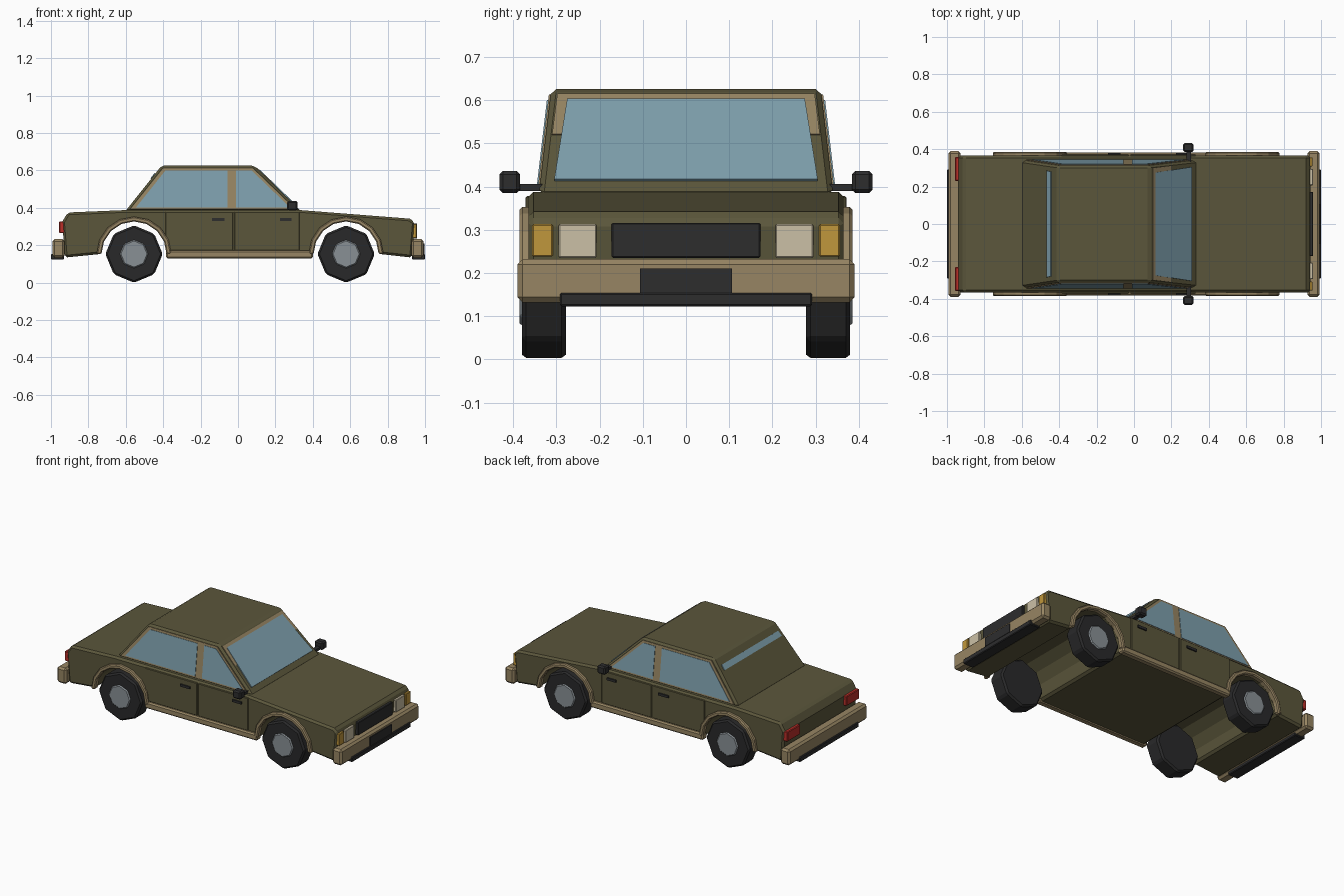
import bpy, bmesh, math
from mathutils import Vector

if "Cube" in bpy.data.objects:
    bpy.data.objects.remove(bpy.data.objects["Cube"])


def material(name, rgb):
    m = bpy.data.materials.new(name)
    m.diffuse_color = (*rgb, 1)
    m.use_nodes = True
    m.node_tree.nodes["Principled BSDF"].inputs["Base Color"].default_value = m.diffuse_color
    return m


OLIVE = material("olive_paint", (0.105, 0.094, 0.044))
TAN = material("tan_trim", (0.31, 0.235, 0.125))
GLASS = material("blue_glass", (0.21, 0.35, 0.42))
TYRE = material("tyre_rubber", (0.022, 0.022, 0.023))
DARK = material("dark_plastic", (0.026, 0.026, 0.027))
STEEL = material("wheel_steel", (0.25, 0.28, 0.30))
CREAM = material("headlight_cream", (0.60, 0.53, 0.38))
AMBER = material("amber_lens", (0.53, 0.31, 0.045))
RED = material("red_lens", (0.50, 0.028, 0.022))


def prism(name, pts, offset, mat, bevel=0.0):
    """Extrude a flat outline along an offset vector."""
    bm = bmesh.new()
    off = Vector(offset)
    a = [bm.verts.new(p) for p in pts]
    b = [bm.verts.new(Vector(p) + off) for p in pts]
    n = len(pts)
    bm.faces.new(a)
    bm.faces.new(b[::-1])
    for i in range(n):
        j = (i + 1) % n
        bm.faces.new((a[j], a[i], b[i], b[j]))
    return finish(name, bm, mat, bevel)


def finish(name, bm, mat, bevel=0.0):
    bmesh.ops.recalc_face_normals(bm, faces=bm.faces)
    me = bpy.data.meshes.new(name)
    bm.to_mesh(me)
    bm.free()
    me.materials.append(mat)
    ob = bpy.data.objects.new(name, me)
    bpy.context.collection.objects.link(ob)
    if bevel:
        mod = ob.modifiers.new("bevel", 'BEVEL')
        mod.width = bevel
        mod.segments = 1
        mod.limit_method = 'ANGLE'
        mod.angle_limit = math.radians(40)
    return ob


def box(name, x, y, z, mat, bevel=0.0):
    pts = [(x[0], y[0], z[0]), (x[1], y[0], z[0]), (x[1], y[1], z[0]), (x[0], y[1], z[0])]
    return prism(name, pts, (0, 0, z[1] - z[0]), mat, bevel)


def plate(name, pts, normal, height, mat):
    """Thin plate standing slightly proud of a surface."""
    n = Vector(normal).normalized()
    return prism(name, [Vector(p) - n * 0.002 for p in pts], n * (height + 0.002), mat)


def arc(cx, cz, r, a0=0, a1=180, n=8):
    return [(cx + r * math.cos(math.radians(a0 + (a1 - a0) * i / n)),
             cz + r * math.sin(math.radians(a0 + (a1 - a0) * i / n))) for i in range(n + 1)]


AXLES = {"front": 0.578, "rear": -0.556}
AXLE_Z = 0.153

# Lower body: side profile with wheel arches, extruded across
profile = [(-0.925, 0.134), (-0.94, 0.325), (-0.91, 0.375), (-0.6, 0.388), (0.33, 0.388),
           (0.92, 0.342), (0.945, 0.32), (0.93, 0.134)]
profile += arc(AXLES["front"], AXLE_Z, 0.18) + [(0.392, 0.135), (-0.37, 0.135)]
profile += arc(AXLES["rear"], AXLE_Z, 0.18)
prism("body", [(x, -0.365, z) for x, z in profile], (0, 0.73, 0), OLIVE, 0.012)

# Cabin: tapered block
bm = bmesh.new()
lo = [bm.verts.new((x, y, 0.38)) for x, y in
      ((-0.604, -0.341), (0.34, -0.341), (0.34, 0.341), (-0.604, 0.341))]
hi = [bm.verts.new((x, y, 0.626)) for x, y in
      ((-0.408, -0.312), (0.085, -0.312), (0.085, 0.312), (-0.408, 0.312))]
bm.faces.new(lo)
bm.faces.new(hi)
for i in range(4):
    j = (i + 1) % 4
    bm.faces.new((lo[i], lo[j], hi[j], hi[i]))
finish("cabin", bm, OLIVE, 0.012)


def cabin_y(z):
    return 0.341 - (z - 0.38) * 0.029 / 0.246


def screen_x(z):
    return 0.34 - (z - 0.38) * 0.255 / 0.246


def rear_x(z):
    return -0.604 + (z - 0.38) * 0.196 / 0.246


def slope_quad(fx, z0, w0, z1, w1):
    return [(fx(z0), -w0, z0), (fx(z0), w0, z0), (fx(z1), w1, z1), (fx(z1), -w1, z1)]


# Windscreen with its upper trim, and rear window strip
FRONT_N = (0.246, 0, 0.255)
plate("windscreen_trim", slope_quad(screen_x, 0.52, 0.31, 0.613, 0.298), FRONT_N, 0.003, TAN)
plate("windscreen", slope_quad(screen_x, 0.413, 0.305, 0.60, 0.275), FRONT_N, 0.006, GLASS)
plate("rear_window", slope_quad(rear_x, 0.555, 0.285, 0.583, 0.28), (-0.246, 0, 0.196), 0.005, GLASS)

# Side windows
FRAME = [(-0.575, 0.392), (-0.398, 0.613), (0.076, 0.613), (0.305, 0.392)]
REAR_GLASS = [(-0.545, 0.402), (-0.387, 0.60), (-0.057, 0.60), (-0.057, 0.402)]
FRONT_GLASS = [(-0.01, 0.402), (-0.01, 0.60), (0.072, 0.60), (0.277, 0.402)]

for s, side in ((-1, "right"), (1, "left")):
    def ys(a, b):
        return tuple(sorted((s * a, s * b)))

    for nm, shape, h, mat in (("window_frame", FRAME, 0.004, TAN),
                              ("rear_side_glass", REAR_GLASS, 0.007, GLASS),
                              ("front_side_glass", FRONT_GLASS, 0.007, GLASS)):
        plate(f"{side}_{nm}", [(x, s * cabin_y(z), z) for x, z in shape],
              (0, s * 0.246, 0.029), h, mat)

    # Doors and handles
    for nm, x0, x1, h0, h1 in (("rear", -0.388, -0.027, -0.14, -0.072),
                               ("front", -0.02, 0.33, 0.225, 0.287)):
        box(f"{side}_{nm}_door", (x0, x1), ys(0.36, 0.371), (0.172, 0.378), OLIVE, 0.003)
        box(f"{side}_{nm}_handle", (h0, h1), ys(0.365, 0.379), (0.33, 0.345), DARK)

    # Sill
    box(f"{side}_sill", (-0.385, 0.4), ys(0.34, 0.383), (0.13, 0.172), TAN, 0.008)

    # Mirror
    box(f"{side}_mirror_stalk", (0.28, 0.305), ys(0.33, 0.39), (0.39, 0.406), DARK)
    box(f"{side}_mirror", (0.263, 0.319), ys(0.384, 0.432), (0.385, 0.436), DARK, 0.008)

    # Wheels and arch flares
    for nm, cx in AXLES.items():
        ring = arc(cx, AXLE_Z, 0.2) + arc(cx, AXLE_Z, 0.174)[::-1]
        prism(f"{side}_{nm}_flare", [(x, s * 0.35, z) for x, z in ring], (0, s * 0.035, 0), TAN, 0.006)
        tyre = arc(cx, AXLE_Z, 0.153, 0, 360, 8)[:-1]
        prism(f"{side}_{nm}_tyre", [(x, s * 0.278, z) for x, z in tyre], (0, s * 0.102, 0), TYRE, 0.01)
        hub = arc(cx, AXLE_Z, 0.076, 0, 360, 8)[:-1]
        prism(f"{side}_{nm}_hub", [(x, s * 0.36, z) for x, z in hub], (0, s * 0.026, 0), STEEL, 0.006)

    # Lamps
    box(f"{side}_headlight", (0.92, 0.957), ys(0.207, 0.295), (0.235, 0.313), CREAM, 0.003)
    box(f"{side}_indicator", (0.915, 0.955), ys(0.308, 0.356), (0.238, 0.313), AMBER, 0.003)
    box(f"{side}_tail_light", (-0.957, -0.92), ys(0.23, 0.358), (0.265, 0.327), RED, 0.004)

# Grille
box("grille", (0.92, 0.958), (-0.172, 0.172), (0.235, 0.316), DARK, 0.003)

# Bumpers with lower lips and number plate
for d, nm in ((1, "front"), (-1, "rear")):
    def xs(a, b):
        return tuple(sorted((d * a, d * b)))
    box(f"{nm}_bumper", xs(0.927, 0.992), (-0.39, 0.39), (0.132, 0.232), TAN, 0.012)
    box(f"{nm}_bumper_lip", xs(0.93, 1.0), (-0.292, 0.292), (0.123, 0.154), DARK, 0.004)
box("front_number_plate", (0.985, 0.998), (-0.106, 0.106), (0.154, 0.21), DARK)
